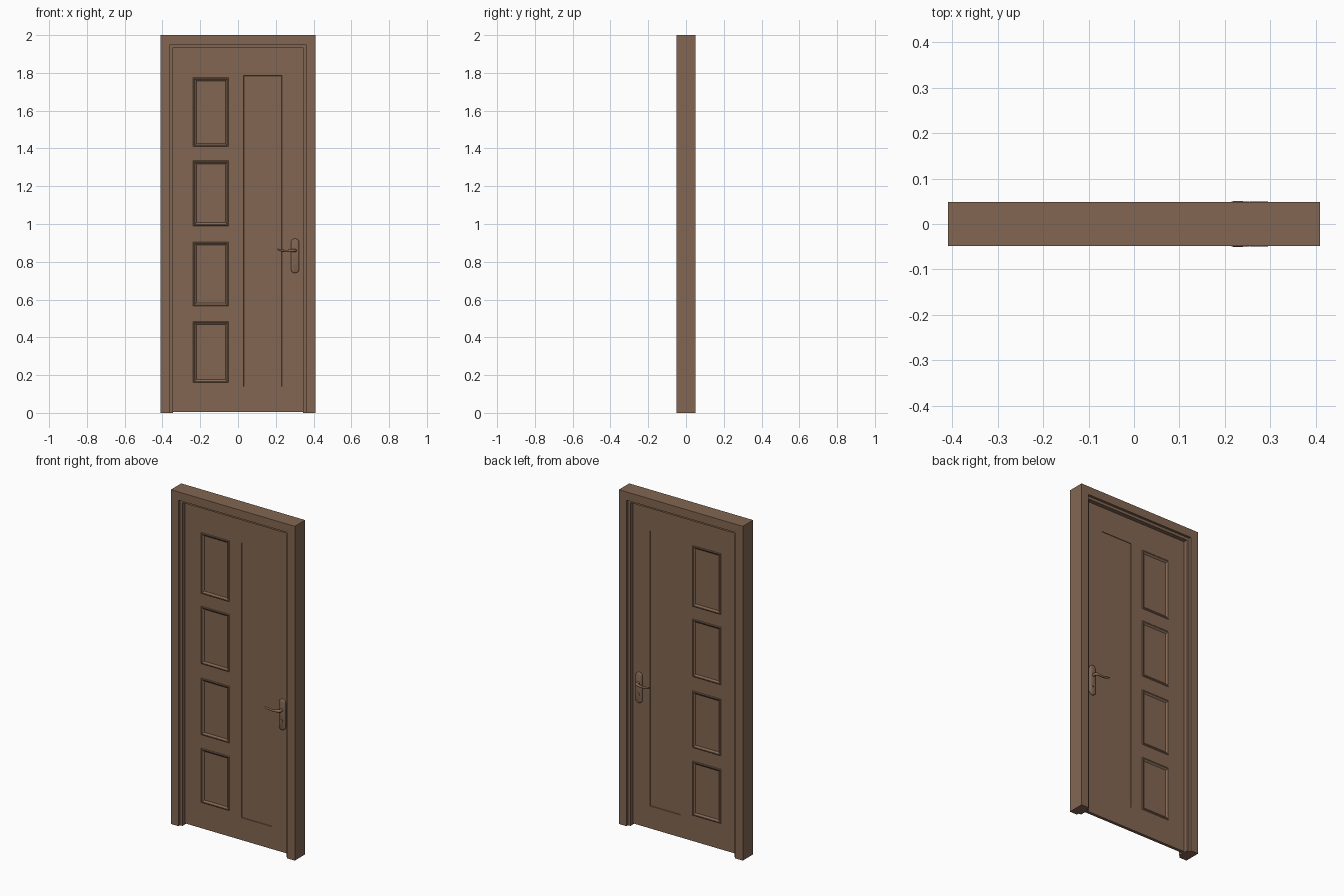
import bpy, bmesh, math
from mathutils import Vector

if "Cube" in bpy.data.objects:
    bpy.data.objects.remove(bpy.data.objects["Cube"])

wood = bpy.data.materials.new("brown wood")
wood.diffuse_color = (0.225, 0.134, 0.085, 1)
wood.use_nodes = True
wood.node_tree.nodes["Principled BSDF"].inputs["Base Color"].default_value = wood.diffuse_color
LEAF_Y = 0.009   # half thickness of the door leaf


def add_object(name, bm=None, mesh=None, smooth=False):
    if mesh is None:
        mesh = bpy.data.meshes.new(name)
        bmesh.ops.recalc_face_normals(bm, faces=bm.faces[:])
        bm.to_mesh(mesh)
        bm.free()
    mesh.materials.clear()
    mesh.materials.append(wood)
    obj = bpy.data.objects.new(name, mesh)
    bpy.context.scene.collection.objects.link(obj)
    if smooth:
        bpy.ops.object.select_all(action='DESELECT')
        obj.select_set(True)
        bpy.context.view_layer.objects.active = obj
        bpy.ops.object.shade_smooth_by_angle(angle=math.radians(40))
    return obj


# Frame: stepped section (inset, y) swept up, across and down with mitred corners
def build_frame():
    half = [(0, -0.049), (0.05, -0.049), (0.05, -0.034), (0.066, -0.034)]
    section = half + [(d, -y) for d, y in reversed(half)]
    bm = bmesh.new()
    rings = []
    for sx, top in ((-1, 0), (-1, 1), (1, 1), (1, 0)):
        rings.append([bm.verts.new((sx * (0.41 - d), y, (2 - d) if top else 0))
                      for d, y in section])
    n = len(section)
    for a, b in zip(rings, rings[1:]):
        for i in range(n):
            j = (i + 1) % n
            bm.faces.new((a[i], a[j], b[j], b[i]))
    bm.faces.new(rings[0])
    bm.faces.new(rings[-1])
    add_object("door_frame", bm)


# Leaf: two gridded sheets joined by a rim, with panels inset into both sides
def build_leaf():
    xs = [-0.345, -0.237, -0.05, 0.03, 0.232, 0.345]
    zs = [0.006, 0.14, 0.16, 0.485, 0.565, 0.905, 0.99, 1.335, 1.41, 1.775, 1.785, 1.935]
    bm = bmesh.new()
    small, long_panel = [], []
    for s in (-1, 1):
        grid = [[bm.verts.new((x, s * LEAF_Y, z)) for z in zs] for x in xs]
        for i in range(len(xs) - 1):
            for j in range(len(zs) - 1):
                f = bm.faces.new((grid[i][j], grid[i + 1][j],
                                  grid[i + 1][j + 1], grid[i][j + 1]))
                if i == 1 and j in (2, 4, 6, 8):
                    small.append(f)
                if i == 3 and 1 <= j <= 9:
                    long_panel.append(f)
    rim = [e for e in bm.edges if e.is_boundary]
    bmesh.ops.bridge_loops(bm, edges=rim)
    bmesh.ops.recalc_face_normals(bm, faces=bm.faces[:])

    def inset(faces, thickness, depth):
        bmesh.ops.inset_region(bm, faces=faces, thickness=thickness, depth=depth,
                               use_boundary=True, use_even_offset=True)

    inset(small, 0.004, 0.003)       # raised lip
    inset(small, 0.003, 0.0)
    inset(small, 0.010, -0.008)      # sloping recess
    inset(long_panel, 0.001, -0.003)
    add_object("door_leaf", bm)


# Handle plate: capsule outline with a rounded front edge
def build_plate(side, name):
    bm = bmesh.new()
    r, cx, lo, hi = 0.021, 0.302, 0.761, 0.902
    levels = [(0, 0), (0, 0.006), (0.002, 0.009), (0.006, 0.011)]
    rings = []
    for shrink, h in levels:
        ring = []
        for k in range(26):
            a = math.pi * (k if k < 13 else k - 1) / 12
            c = hi if k < 13 else lo
            ring.append(bm.verts.new((cx + (r - shrink) * math.cos(a),
                                      side * (LEAF_Y + h),
                                      c + (r - shrink) * math.sin(a))))
        rings.append(ring)
    for a, b in zip(rings, rings[1:]):
        for k in range(26):
            j = (k + 1) % 26
            bm.faces.new((a[k], a[j], b[j], b[k]))
    bm.faces.new(rings[0])
    bm.faces.new(rings[-1])
    add_object(name, bm, smooth=True)


# Round tube through points (x, height above leaf, z, radius)
def build_tube(name, side, points):
    curve = bpy.data.curves.new(name, 'CURVE')
    curve.dimensions = '3D'
    curve.bevel_depth = 1.0
    curve.bevel_resolution = 3
    curve.use_fill_caps = True
    sp = curve.splines.new('POLY')
    sp.points.add(len(points) - 1)
    for p, (x, h, z, r) in zip(sp.points, points):
        p.co = (x, side * (LEAF_Y + h), z, 1)
        p.radius = r
    temp = bpy.data.objects.new(name + "_path", curve)
    bpy.context.scene.collection.objects.link(temp)
    mesh = bpy.data.meshes.new_from_object(
        temp.evaluated_get(bpy.context.evaluated_depsgraph_get()))
    bpy.data.objects.remove(temp)
    add_object(name, mesh=mesh, smooth=True)


build_frame()
build_leaf()
for side, label in ((-1, "front"), (1, "back")):
    build_plate(side, label + "_handle_plate")
    # lever: neck out of the plate, then a gently bowed arm
    build_tube(label + "_lever", side, [
        (0.302, 0.008, 0.860, 0.009), (0.302, 0.022, 0.860, 0.009),
        (0.299, 0.029, 0.860, 0.009), (0.291, 0.033, 0.860, 0.008),
        (0.275, 0.034, 0.858, 0.007), (0.255, 0.034, 0.857, 0.006),
        (0.235, 0.0355, 0.859, 0.006), (0.220, 0.036, 0.863, 0.0055),
        (0.210, 0.034, 0.867, 0.004)])
    # lock cylinder
    build_tube(label + "_lock", side, [
        (0.302, 0.008, 0.795, 0.009), (0.302, 0.014, 0.795, 0.009)])
